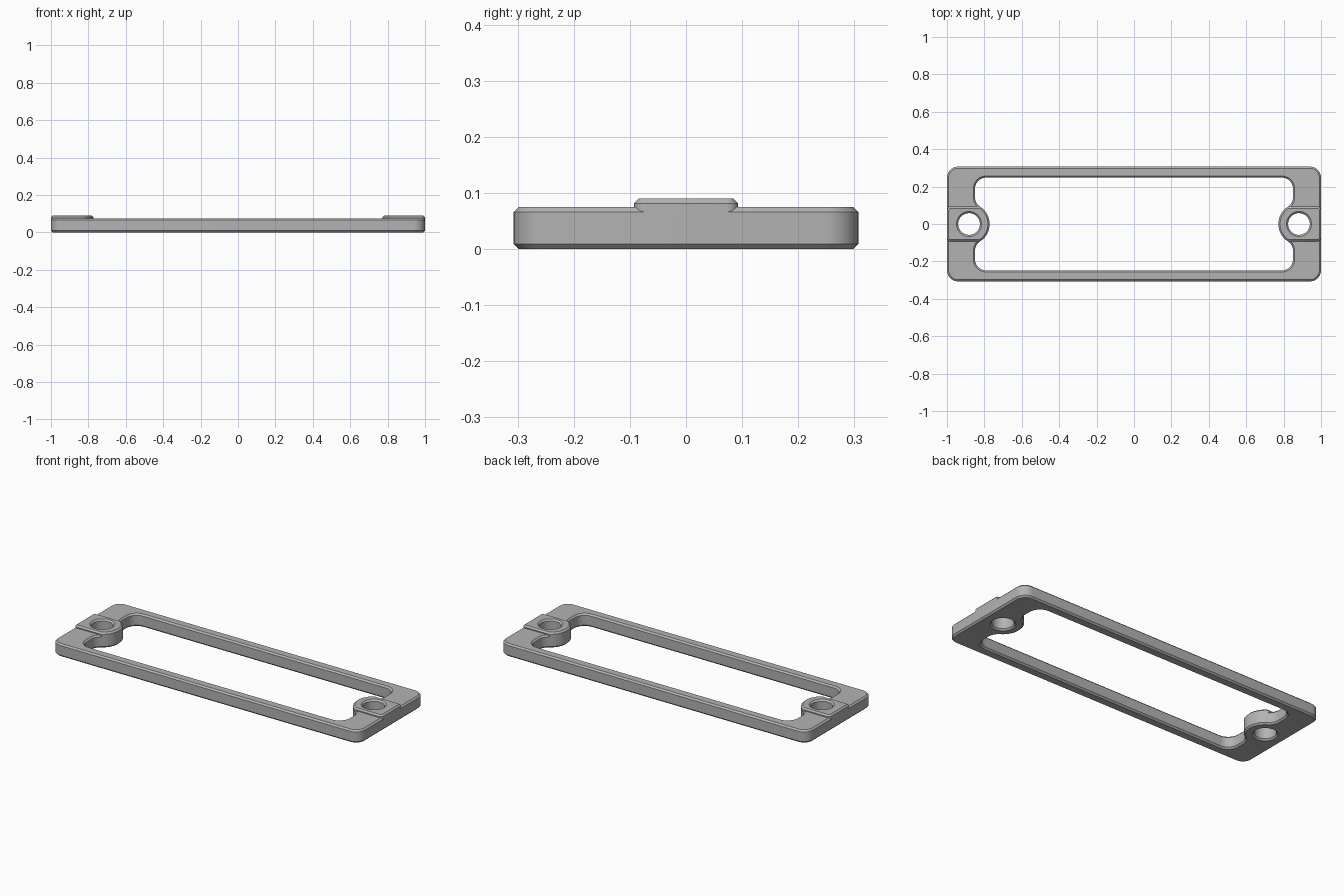
import bpy, bmesh, math
from mathutils import Vector

if "Cube" in bpy.data.objects:
    bpy.data.objects.remove(bpy.data.objects["Cube"])

CHAMFER = 0.009
PLATE_TOP, PAD_TOP = 0.075, 0.09
BOSS_X, BOSS_R, HOLE_R = 0.882, 0.11, 0.058
PAD_Y = 0.093

grey = bpy.data.materials.new("grey")
grey.use_nodes = True
grey.diffuse_color = (0.45, 0.45, 0.45, 1)
grey.node_tree.nodes["Principled BSDF"].inputs["Base Color"].default_value = grey.diffuse_color


def arc(cx, cy, r, start, end, steps=10):
    angles = [math.radians(start + (end - start) * i / steps) for i in range(steps + 1)]
    return [Vector((cx + r * math.cos(a), cy + r * math.sin(a))) for a in angles]


def mirror_x(loop):
    return [Vector((-p.x, p.y)) for p in reversed(loop)]


def mirror_y(loop):
    return [Vector((p.x, -p.y)) for p in reversed(loop)]


def clean(loop):
    return [p for i, p in enumerate(loop) if (p - loop[i - 1]).length > 1e-5]


def four_way(quarter):
    half = quarter + mirror_x(quarter)
    return clean(half + mirror_y(half))


def offset(loop, d):
    """Move a counterclockwise loop outwards by d with mitred corners."""
    out = []
    for i, p in enumerate(loop):
        a = (p - loop[i - 1]).normalized()
        b = (loop[(i + 1) % len(loop)] - p).normalized()
        na, nb = Vector((a.y, -a.x)), Vector((b.y, -b.x))
        out.append(p + (na + nb) * (d / (1 + na.dot(nb))))
    return out


def build(name, walls):
    """Each wall is a loop and its (height, offset) levels, bottom to top."""
    bm = bmesh.new()
    bottom, top = [], []
    for loop, levels in walls:
        rings = [[bm.verts.new((p.x, p.y, z)) for p in offset(loop, d)] for z, d in levels]
        n = len(loop)
        for low, high in zip(rings, rings[1:]):
            for i in range(n):
                j = (i + 1) % n
                bm.faces.new((low[i], low[j], high[j], high[i]))
        for ring, edges in ((rings[0], bottom), (rings[-1], top)):
            edges += [bm.edges.get((ring[i - 1], ring[i])) for i in range(n)]
    for edges in (bottom, top):
        bmesh.ops.triangle_fill(bm, edges=edges, use_beauty=True, normal=(0, 0, 1))
    bmesh.ops.recalc_face_normals(bm, faces=bm.faces[:])
    mesh = bpy.data.meshes.new(name)
    bm.to_mesh(mesh)
    bm.free()
    mesh.materials.append(grey)
    obj = bpy.data.objects.new(name, mesh)
    bpy.context.collection.objects.link(obj)
    bpy.ops.object.select_all(action="DESELECT")
    obj.select_set(True)
    bpy.context.view_layer.objects.active = obj
    bpy.ops.object.shade_smooth_by_angle(angle=math.radians(30))


def chamfered(sign):
    return [(0, sign * CHAMFER), (CHAMFER, 0),
            (PLATE_TOP - CHAMFER, 0), (PLATE_TOP, sign * CHAMFER)]


# Outline of the frame and of its window, which wraps round the two bosses
outline = four_way(arc(0.94, 0.247, 0.06, 0, 90))
fillet, side, end = 0.06, 0.248, 0.85
fx = end - fillet
fy = math.sqrt((BOSS_R + fillet) ** 2 - (BOSS_X - fx) ** 2)
tangent = math.degrees(math.atan2(fy, fx - BOSS_X))
window = four_way(arc(BOSS_X, 0, BOSS_R, 180, tangent, 14)
                  + arc(fx, fy, fillet, tangent - 180, 0)
                  + arc(fx, side - fillet, fillet, 0, 90))

# Screw holes
hole = clean(arc(BOSS_X, 0, HOLE_R, 0, 360, 40))
holes = {"left": hole, "right": mirror_x(hole)}

# Flat frame
hole_levels = [(0, CHAMFER), (CHAMFER, 0), (PLATE_TOP, 0)]
build("frame", [(outline, chamfered(-1)), (window, chamfered(1))]
      + [(h, hole_levels) for h in holes.values()])

# Raised pads around the holes
corner = 0.02
cut = math.degrees(math.asin(PAD_Y / BOSS_R))
pad = clean(arc(1 - corner, corner - PAD_Y, corner, -90, 0, 6)
            + arc(1 - corner, PAD_Y - corner, corner, 0, 90, 6)
            + arc(BOSS_X, 0, BOSS_R, 180 - cut, 180 + cut, 28))
pads = {"left": pad, "right": mirror_x(pad)}
for which, loop in pads.items():
    build(which + "_pad", [
        (loop, [(PLATE_TOP - CHAMFER - 0.002, 0), (PAD_TOP - CHAMFER, 0), (PAD_TOP, -CHAMFER)]),
        (holes[which], [(PLATE_TOP, 0), (PAD_TOP - CHAMFER, 0), (PAD_TOP, CHAMFER)])])
